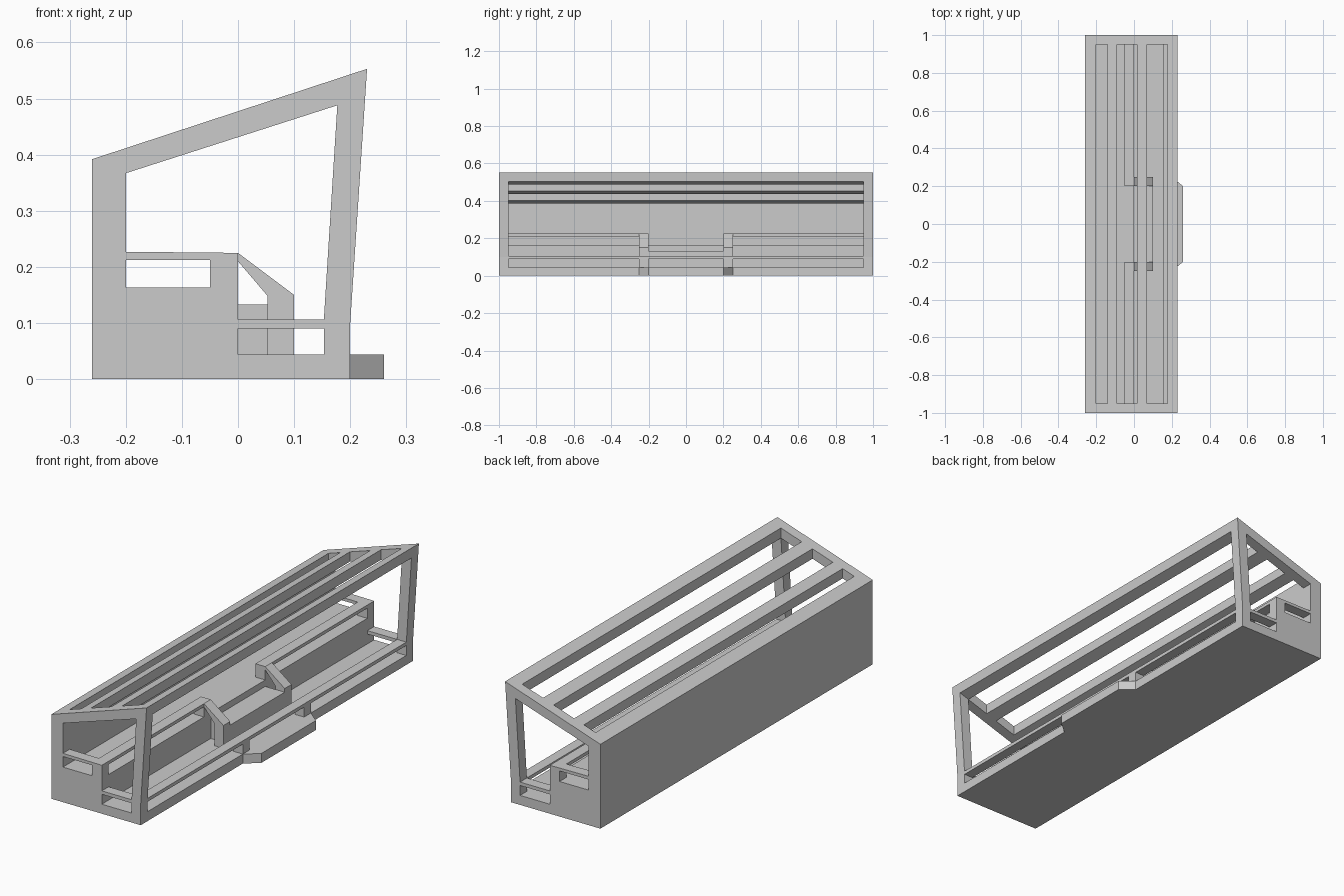
import bpy, bmesh

if "Cube" in bpy.data.objects:
    bpy.data.objects.remove(bpy.data.objects["Cube"])


def prism(name, profile, y0, y1):
    """Extrude an (x, z) profile along y."""
    bm = bmesh.new()
    a = [bm.verts.new((x, y0, z)) for x, z in profile]
    b = [bm.verts.new((x, y1, z)) for x, z in profile]
    n = len(profile)
    bm.faces.new(a)
    bm.faces.new(b[::-1])
    for i in range(n):
        j = (i + 1) % n
        bm.faces.new((a[i], b[i], b[j], a[j]))
    bmesh.ops.recalc_face_normals(bm, faces=bm.faces)
    me = bpy.data.meshes.new(name)
    bm.to_mesh(me)
    bm.free()
    ob = bpy.data.objects.new(name, me)
    bpy.context.collection.objects.link(ob)
    return ob


def rect(x0, x1, z0, z1):
    return [(x0, z0), (x1, z0), (x1, z1), (x0, z1)]


def roof_under(x):
    return 0.367 + (x + 0.2) * 0.321


# Whole shelter outline, carved out below
shell = prism("shelter_shell", [(-0.26, 0), (0.2, 0), (0.2, 0.1), (0.23, 0.553),
                                (-0.26, 0.392)], -1, 1)


def cut(profile, y0, y1):
    c = prism("cutter", profile, y0, y1)
    c.hide_render = True
    m = shell.modifiers.new("cut", 'BOOLEAN')
    m.operation = 'DIFFERENCE'
    m.solver = 'EXACT'
    m.object = c
    bpy.context.view_layer.objects.active = shell
    bpy.ops.object.modifier_apply(modifier=m.name)
    bpy.data.objects.remove(c, do_unlink=True)


END = 0.95    # inside face of the end panels
P0, P1 = 0.2, 0.25    # entrance posts

# Openings running through both end panels
cut([(-0.2, roof_under(-0.2)), (0.177, roof_under(0.177)), (0.153, 0.106),
     (0, 0.106), (0, 0.225), (-0.2, 0.227)], -1.1, 1.1)
cut(rect(-0.2, -0.05, 0.163, 0.212), -1.1, 1.1)
cut(rect(0, 0.153, 0.044, 0.09), -1.1, 1.1)

# Roof slots between the slats
for x0, x1 in ((-0.2, -0.14), (-0.09, 0.015), (0.07, 0.177)):
    cut(rect(x0, x1, 0.33, 0.6), -END, END)

# Open front
cut([(0.14, 0.106), (0.3, 0.106), (0.3, roof_under(0.3)), (0.14, roof_under(0.14))],
    -END, END)

# Interior above the upper and lower floors
cut(rect(-0.2, -0.05, 0.163, 0.25), -END, END)
cut(rect(0, 0.153, 0.044, 0.13), -END, END)

# Gaps beneath the upper and front rails, leaving entrance posts
for y0, y1 in ((-END, -P1), (P1, END)):
    cut(rect(-0.07, 0.02, 0.163, 0.21), y0, y1)
    cut(rect(0.14, 0.25, 0.044, 0.09), y0, y1)
cut(rect(-0.07, 0.02, 0.163, 0.25), -P0, P0)
cut(rect(0.14, 0.25, 0.044, 0.09), -P0, P0)

# Sloping handrails either side of the inner step
for side, y0, y1 in (("left", -P1, -P0), ("right", P0, P1)):
    prism("handrail_" + side, [(0, 0.225), (0.1, 0.15), (0.1, 0.044),
                               (0.053, 0.044), (0.053, 0.148), (0, 0.21)], y0, y1)

# Inner step up to the upper floor
prism("inner_step", rect(0, 0.1, 0.044, 0.133), -P0, P0)

# Entrance step with tapered ends
step = prism("entrance_step", rect(0.2, 0.26, 0, 0.044), -P1, P1)
for v in step.data.vertices:
    if v.co.x > 0.23:
        v.co.y *= P0 / P1
